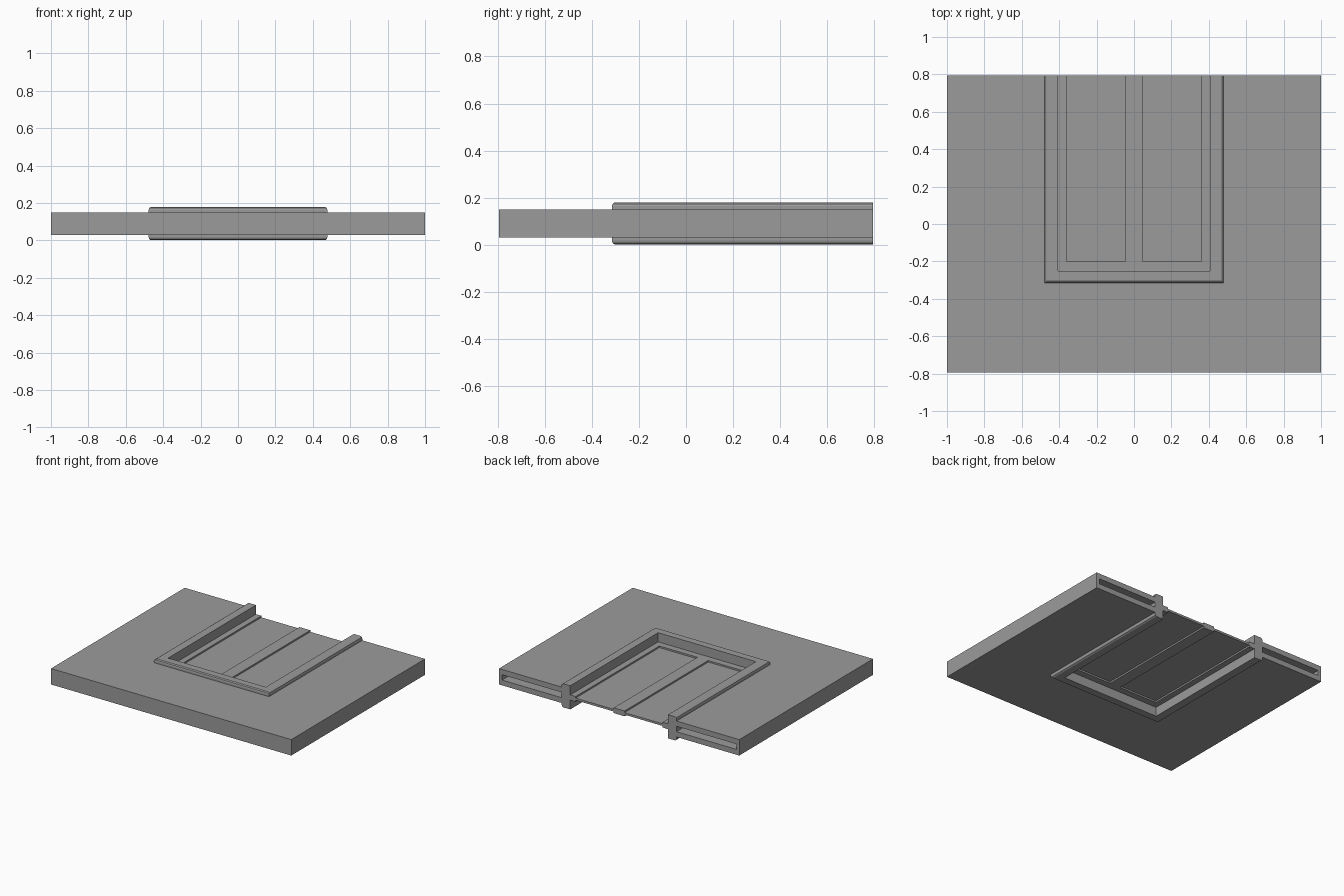
import bpy, bmesh

cube = bpy.data.objects.get("Cube")
if cube:
    bpy.data.objects.remove(cube)

grey = bpy.data.materials.new("plain grey")
grey.use_nodes = True
colour = (0.33, 0.33, 0.33, 1)
grey.diffuse_color = colour
grey.node_tree.nodes["Principled BSDF"].inputs["Base Color"].default_value = colour

BACK = 0.795   # open end of the doorway
MID = 0.09     # middle of the wall thickness


def finish(name, bm):
    bmesh.ops.recalc_face_normals(bm, faces=bm.faces)
    mesh = bpy.data.meshes.new(name)
    bm.to_mesh(mesh)
    bm.free()
    mesh.materials.append(grey)
    obj = bpy.data.objects.new(name, mesh)
    bpy.context.scene.collection.objects.link(obj)
    return obj


def box(name, x0, x1, y0, y1, half):
    bm = bmesh.new()
    bmesh.ops.create_cube(bm, size=1)
    for v in bm.verts:
        v.co.x = x0 if v.co.x < 0 else x1
        v.co.y = y0 if v.co.y < 0 else y1
        v.co.z = MID + (half if v.co.z > 0 else -half)
    return finish(name, bm)


def u_frame(name, inner, outer, profile):
    """Sweep a profile of (fraction outward, z) round three sides of the doorway."""
    bm = bmesh.new()
    rings = []
    for side, at_back in ((-1, True), (-1, False), (1, False), (1, True)):
        ring = []
        for t, z in profile:
            x = side * (inner[0] + t * (outer[0] - inner[0]))
            y = BACK if at_back else inner[1] + t * (outer[1] - inner[1])
            ring.append(bm.verts.new((x, y, z)))
        rings.append(ring)
    n = len(profile)
    for a, b in zip(rings, rings[1:]):
        for i in range(n):
            j = (i + 1) % n
            bm.faces.new((a[i], a[j], b[j], b[i]))
    bm.faces.new(rings[0])
    bm.faces.new(rings[-1])
    return finish(name, bm)


# Wall slab around the doorway
wall = u_frame("wall", (0.478, -0.315), (1, -BACK),
               [(0, 0.03), (1, 0.03), (1, 0.15), (0, 0.15)])

# Slots in the end faces of the wall
for side, label in ((1, "left"), (-1, "right")):
    xs = sorted((side * 0.46, side * 0.975))
    cutter = box(label + "_slot_cutter", *xs, -0.28, BACK + 0.1, 0.02)
    cutter.hide_render = True
    cutter.hide_viewport = True
    cutter.display_type = 'WIRE'
    cut = wall.modifiers.new(label + " slot", 'BOOLEAN')
    cut.operation = 'DIFFERENCE'
    cut.solver = 'EXACT'
    cut.object = cutter

# Door casing with rounded outer edges
upper = [(1, 0.163), (0.96, 0.173), (0.83, 0.179), (0, 0.179)]
lower = [(t, 2 * MID - z) for t, z in reversed(upper)]
u_frame("door_casing", (0.407, -0.25), (0.478, -0.315), lower + upper)

# Double door: thin panel with raised rail and stiles
box("door_panel", -0.362, 0.362, -0.2, BACK, 0.008)
box("door_top_rail", -0.407, 0.407, -0.25, -0.2, 0.02)
box("door_centre_stile", -0.045, 0.045, -0.2, BACK, 0.02)
for side, label in ((1, "left"), (-1, "right")):
    xs = sorted((side * 0.362, side * 0.407))
    box(label + "_door_stile", *xs, -0.2, BACK, 0.02)
